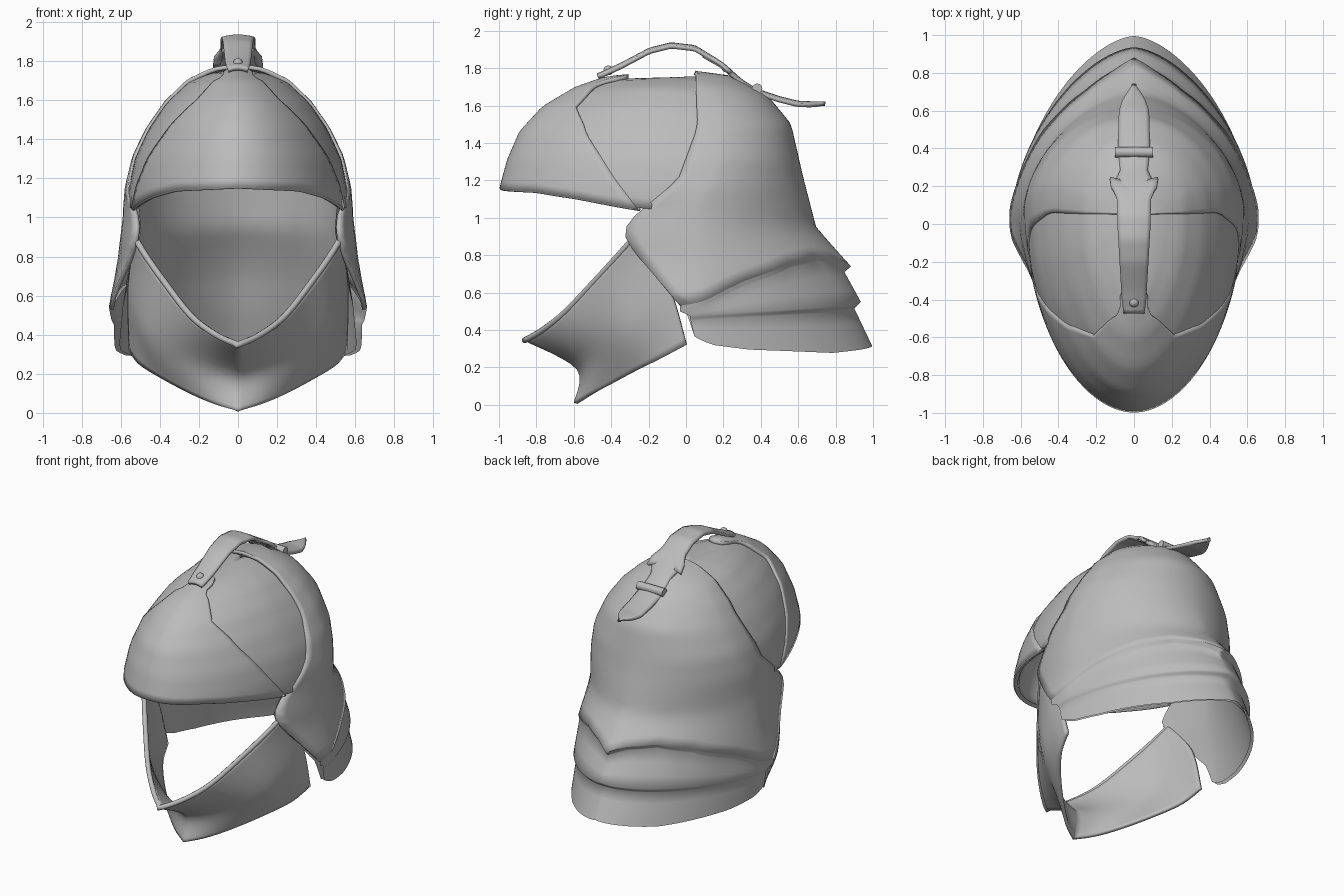
import bpy, bmesh, math
from mathutils import Vector

if "Cube" in bpy.data.objects:
    bpy.data.objects.remove(bpy.data.objects["Cube"])

steel = bpy.data.materials.new("steel_grey")
steel.diffuse_color = (0.5, 0.5, 0.5, 1)
steel.use_nodes = True
steel.node_tree.nodes["Principled BSDF"].inputs["Base Color"].default_value = steel.diffuse_color
MID = Vector((0, 0, 0.95))
C = 0.05  # y of the widest section


def lerp(keys, x):
    """Piecewise linear lookup in ascending (x, value) keys."""
    if x <= keys[0][0]:
        return keys[0][1]
    for (x0, v0), (x1, v1) in zip(keys, keys[1:]):
        if x <= x1:
            return v0 + (v1 - v0) * (x - x0) / (x1 - x0)
    return keys[-1][1]


def spline(pts, t):
    """Smooth curve through points, t in 0..1."""
    n = len(pts) - 1
    i = min(int(t * n), n - 1)
    f = t * n - i
    p = [Vector(pts[max(0, min(n, i + k))]) for k in (-1, 0, 1, 2)]
    return 0.5 * (2 * p[1] + (p[2] - p[0]) * f + (2 * p[0] - 5 * p[1] + 4 * p[2] - p[3]) * f * f
                  + (3 * p[1] - p[0] - 3 * p[2] + p[3]) * f ** 3)


def finish(ob, angle=40):
    ob.data.materials.append(steel)
    bpy.ops.object.select_all(action='DESELECT')
    ob.select_set(True)
    bpy.context.view_layer.objects.active = ob
    bpy.ops.object.shade_smooth_by_angle(angle=math.radians(angle))


def sheet(name, fn, nu, nt, thick=0, angle=40):
    """Grid surface fn(u, t), mirrored in x and optionally thickened inward."""
    bm = bmesh.new()
    g = [[bm.verts.new(fn(i / nu, j / nt)) for j in range(nt + 1)] for i in range(nu + 1)]
    for i in range(nu):
        for j in range(nt):
            bm.faces.new((g[i][j], g[i + 1][j], g[i + 1][j + 1], g[i][j + 1]))
    bmesh.ops.remove_doubles(bm, verts=bm.verts, dist=0.0008)
    bm.normal_update()
    if sum(f.normal.dot(f.calc_center_median() - MID) * f.calc_area() for f in bm.faces) < 0:
        bmesh.ops.reverse_faces(bm, faces=bm.faces)
    me = bpy.data.meshes.new(name)
    bm.to_mesh(me)
    bm.free()
    ob = bpy.data.objects.new(name, me)
    bpy.context.collection.objects.link(ob)
    ob.modifiers.new("mirror", 'MIRROR').merge_threshold = 0.002
    if thick:
        s = ob.modifiers.new("thickness", 'SOLIDIFY')
        s.thickness, s.offset = thick, -1
    finish(ob, angle)


# Skull sections by height: front reach, back reach, half width
FRONT = [(1.15, -.975), (1.3, -.935), (1.45, -.87), (1.58, -.75), (1.68, -.58), (1.735, -.42), (1.745, -.3), (1.755, C)]
BACK = [(.72, .87), (.82, .78), (.95, .665), (1.2, .60), (1.48, .54), (1.63, .42), (1.73, .24), (1.755, C)]
WIDTH = [(.55, .63), (.8, .585), (1, .56), (1.155, .555), (1.3, .525), (1.45, .455), (1.58, .365), (1.68, .255),
         (1.735, .13), (1.745, .08), (1.755, 0)]
POW = [(.9, 1.22), (1.3, 1.0)]


def point(a, z, off=0, back=BACK, width=WIDTH):
    """Skull surface at angle a (0 front, pi back) and height z."""
    k = math.cos(a)
    p = 1.04 if k > 0 else lerp(POW, z)
    reach = lerp(FRONT, z) if k > 0 else lerp(back, z)
    x = lerp(width, z) * max(0, math.sin(a)) ** p
    v = Vector((x, C + (reach - C) * abs(k) ** p, z))
    d = v - MID
    d.z = max(d.z, 0)
    d = d.normalized() * off
    return v + (Vector((0, d.y, d.z)) if x < 1e-5 else d)


def edge_angle(y, z):
    """Angle at which the section at height z passes through y."""
    reach = lerp(FRONT, z)
    if y > C:
        return math.pi / 2 + (y - C)
    return math.acos(max(0, min(1, (C - y) / max(C - reach, 1e-4))) ** (1 / 1.04))


# Skull cap, fuller at the sides
RIM = [(0, 1.16), (.6, 1.145), (.9, 1.11), (1.25, 1.05), (1.7, 1.02)]


def cap(u, t):
    a = u * 1.9
    z = 1.755 + (lerp(RIM, a) - 1.755) * t ** 1.7
    return point(a, z, lerp([(.6, 0), (1.0, .012), (1.3, .014), (1.6, 0)], a) * min(1, 4 * t))


sheet("skull_cap", cap, 28, 22, .02)

# Raised brow plate with a pointed top
BROW_EDGE = [(1.05, -.25), (1.2, -.38), (1.4, -.52), (1.57, -.6), (1.7, -.48), (1.745, -.3)]


def brow(u, t):
    s = t ** 1.5
    zn = 1.745 + (1.05 - 1.745) * s
    a = u * edge_angle(lerp(BROW_EDGE, zn), zn)
    return point(a, 1.745 + (lerp(RIM, a) - .008 - 1.745) * s, .024 - .006 * u * u * t)


sheet("brow_plate", brow, 20, 22, .03)

# Back plate with ear flaps, standing proud at the crown
EAR_EDGE = [(.365, .045), (.5, 0), (.53, -.03), (.8, -.25), (.87, -.30), (.93, -.32), (1.0, -.27), (1.06, -.2),
            (1.2, -.04), (1.5, .07), (1.755, C)]
BACK_RIM = [(0, .53), (.12, .56), (.28, .66), (.5, .76), (.68, .80), (.85, .785), (1, .74)]
LIFT = [(1.0, .03), (1.15, .017), (1.6, .017), (1.74, .032)]


def back_plate(u, t):
    s = t ** 1.6
    zn = 1.755 + (.53 - 1.755) * s
    a0 = edge_angle(lerp(EAR_EDGE, zn), zn)
    z = 1.755 + (lerp(BACK_RIM, u) - 1.755) * s
    near = max(0, 1 - u / .2)
    p = point(a0 + (math.pi - a0) * u, z, .03 + (lerp(LIFT, z) - .03) * near)
    p.x -= .03 * near ** 2 * lerp([(.6, 0), (.8, 1), (1.0, 1), (1.12, 0)], z)
    return p


sheet("back_plate", back_plate, 28, 30, .022)


# Neck guard: continues the back plate in two bands, stepped at the back
# each band row: side height, back height, back reach, half width, front edge y
BANDS = [(.475, .55, .935, .648, .02), (.45, .515, .90, .635, .025)]
HEM = [(0, .365), (.1, .32), (.25, .295), (.6, .277), (1, .315)]


def neck_guard(u, t):
    a0 = edge_angle(-.03, .53)
    a = a0 + (math.pi - a0) * u
    z = lerp(BACK_RIM, u)
    pts = [point(a, z, .03), point(a, z, .025 - .03 * u ** 3) - Vector((0, 0, .03))]
    for zs, zb, b, w, y in BANDS:
        a0 = edge_angle(y, zs)
        pts.append(point(a0 + (math.pi - a0) * u, zs + (zb - zs) * u, 0, [(0, b)], [(0, w)]))
    a0 = edge_angle(.045, .4)
    pts.append(point(a0 + (math.pi - a0) * u, lerp(HEM, u), 0, [(0, .995)], [(0, .633)]))
    i = min(int(t * 4), 3)
    return pts[i].lerp(pts[i + 1], t * 4 - i)


sheet("neck_guard", neck_guard, 28, 12, 0, 80)

# Smooth inner lining behind the ear flaps and neck guard
LINE_BACK = [(.3, .975), (.52, .87), (.7, .80), (.82, .735), (.95, .65), (1.3, .575)]
LINE_WIDTH = [(.3, .612), (.55, .59), (.8, .55), (1, .53), (1.3, .51)]


def lining(u, t):
    zn = 1.3 + (.365 - 1.3) * t
    a0 = edge_angle(lerp(EAR_EDGE, zn), zn)
    return point(a0 + (math.pi - a0) * u, 1.3 + (lerp(HEM, u) + .004 - 1.3) * t, 0, LINE_BACK, LINE_WIDTH)


sheet("inner_lining", lining, 28, 20)

# Chin guard: upper rim, inner crease and lower rim, from side to centre
UPPER = [(.53, -.29, .89), (.475, -.37, .80), (.39, -.48, .68), (.25, -.65, .50), (.12, -.775, .40), (0, -.87, .345)]
CREASE = [(.565, -.1, .65), (.54, -.2, .54), (.47, -.34, .41), (.33, -.46, .31), (.16, -.55, .235), (0, -.585, .19)]
LOWER = [(.56, 0, .32), (.51, -.13, .25), (.40, -.27, .18), (.25, -.42, .10), (.12, -.53, .045), (0, -.6, .01)]


def chin(u, t):
    p = spline([spline(UPPER, u), spline(CREASE, u), spline(LOWER, u)], t)
    p.z = max(p.z, .01)
    return p


sheet("chin_guard", chin, 20, 12, .022)


# Rolled rims
def roll(name, pts, r):
    cu = bpy.data.curves.new(name, 'CURVE')
    cu.dimensions, cu.bevel_depth, cu.bevel_resolution = '3D', r, 2
    sp = cu.splines.new('POLY')
    full = pts + [Vector((-p.x, p.y, p.z)) for p in reversed(pts[:-1])]
    sp.points.add(len(full) - 1)
    for q, p in zip(sp.points, full):
        q.co = (*p, 1)
    ob = bpy.data.objects.new(name, cu)
    bpy.context.collection.objects.link(ob)
    cu.materials.append(steel)


roll("chin_rim", [spline(UPPER, i / 20) + Vector((-.006, .008, 0)) for i in range(21)], .016)
roll("visor_rim", [brow(1 - i / 20, 1) + Vector((-.012 * (1 - i / 20), .012, .002)) for i in range(21)], .011)

# Crest strap in two overlapping pieces
PATH = [(-.47, 1.765), (-.35, 1.82), (-.2, 1.90), (-.08, 1.93), (.05, 1.915), (.2, 1.83), (.3, 1.74), (.38, 1.69),
        (.5, 1.65), (.6, 1.625), (.75, 1.62)]


def strap(name, y0, y1, widths, lift, n, notch=0):
    def fn(u, t):
        y = y0 + (y1 - y0) * t
        return Vector((lerp(widths, y) * u, y - notch * (1 - u) * t ** 8, lerp(PATH, y) + lift - .012 * u * u))
    sheet(name, fn, 4, n, .022)


strap("front_strap", -.475, .25, [(-.475, .055), (-.4, .065), (0, .088), (.13, .09), (.17, .105), (.2, .122), (.25, .128)],
      .008, 30, .03)
strap("rear_strap", .1, .745, [(.2, .085), (.25, .1), (.27, .072), (.35, .08), (.4, .086), (.6, .08), (.66, .06), (.745, .004)],
      0, 28)

# Strap buckle bar and front rivet
bpy.ops.mesh.primitive_cylinder_add(vertices=12, radius=.028, depth=.2, location=(0, .38, 1.69), rotation=(0, math.pi / 2, 0))
buckle = bpy.context.object
buckle.name = "strap_buckle"
finish(buckle)
bpy.ops.mesh.primitive_uv_sphere_add(segments=12, ring_count=8, radius=.026, location=(0, -.415, 1.788))
rivet = bpy.context.object
rivet.name = "strap_rivet"
finish(rivet)
